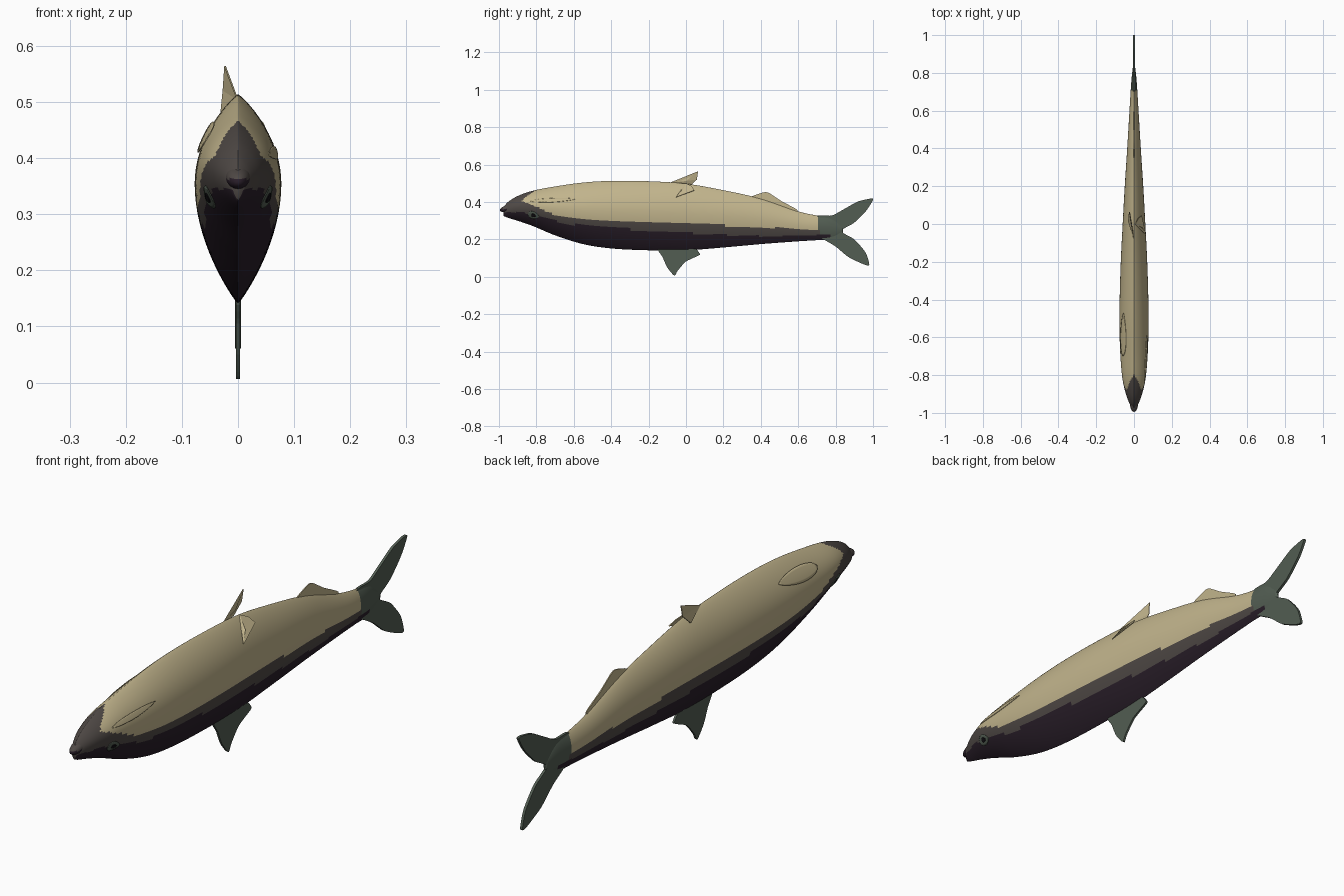
import bpy, bmesh, math
from mathutils import Vector

if "Cube" in bpy.data.objects:
    bpy.data.objects.remove(bpy.data.objects["Cube"])


def material(name, r, g, b):
    m = bpy.data.materials.new(name)
    m.diffuse_color = (r, g, b, 1)
    m.use_nodes = True
    m.node_tree.nodes["Principled BSDF"].inputs["Base Color"].default_value = m.diffuse_color
    return m


TAN = material("belly tan", 0.54, 0.46, 0.265)
DARK = material("back dark purple", 0.022, 0.013, 0.022)
GREY = material("flank grey brown", 0.078, 0.066, 0.060)
GREEN = material("fin grey green", 0.085, 0.110, 0.085)
BLACK = material("pupil black", 0.006, 0.005, 0.007)

# y, lower edge, upper edge, half width
STATIONS = [
    (-0.975, 0.325, 0.375, 0.010), (-0.95, 0.315, 0.402, 0.024),
    (-0.90, 0.300, 0.432, 0.043), (-0.82, 0.272, 0.460, 0.061),
    (-0.70, 0.222, 0.483, 0.072), (-0.55, 0.175, 0.504, 0.077),
    (-0.40, 0.152, 0.513, 0.076), (-0.20, 0.142, 0.511, 0.070),
    (0.00, 0.142, 0.498, 0.060), (0.20, 0.157, 0.463, 0.049),
    (0.40, 0.175, 0.418, 0.036), (0.60, 0.190, 0.350, 0.024),
    (0.70, 0.196, 0.328, 0.018), (0.78, 0.200, 0.318, 0.012),
    (0.84, 0.225, 0.275, 0.005),
]


def spline(table, y):
    """Smooth interpolation of a table of rows keyed by their first value."""
    n = len(table)
    y = min(max(y, table[0][0]), table[-1][0])
    i = next(k for k in range(n - 1) if y <= table[k + 1][0])
    h = table[i + 1][0] - table[i][0]
    t = (y - table[i][0]) / h

    def slope(k, c):
        a, b = table[max(k - 1, 0)], table[min(k + 1, n - 1)]
        return (b[c] - a[c]) / (b[0] - a[0])
    return [(2*t**3 - 3*t**2 + 1) * table[i][c] + (t**3 - 2*t**2 + t) * h * slope(i, c)
            + (3*t**2 - 2*t**3) * table[i + 1][c] + (t**3 - t**2) * h * slope(i + 1, c)
            for c in range(1, len(table[0]))]


def finish(bm, name, mats, smooth=True):
    bmesh.ops.recalc_face_normals(bm, faces=bm.faces)
    me = bpy.data.meshes.new(name)
    bm.to_mesh(me)
    bm.free()
    for m in mats:
        me.materials.append(m)
    for p in me.polygons:
        p.use_smooth = smooth
    ob = bpy.data.objects.new(name, me)
    bpy.context.collection.objects.link(ob)
    return ob


def section_point(y, a):
    """Point on the lens-shaped cross-section at angle a (0 = right side)."""
    zb, zt, w = spline(STATIONS, y)
    mid = zb + 0.55 * (zt - zb)
    c, s = math.cos(a), math.sin(a)
    power = 1.7 if s > 0 else 1.8
    z = mid + s * ((zt - mid) if s > 0 else (mid - zb))
    return Vector((math.copysign(abs(c) ** power, c) * w, y, z))


# Lower limits of the tan belly and of the grey flank band
BANDS = [(-0.88, 0.405, 0.345), (-0.80, 0.375, 0.330), (-0.70, 0.330, 0.300),
         (-0.60, 0.308, 0.280), (-0.40, 0.297, 0.262), (0.0, 0.283, 0.235),
         (0.4, 0.266, 0.218), (0.72, 0.250, 0.225)]


def body_colour(p):
    if p.y > 0.71 - 0.1 * (p.z - 0.26):
        return 3 if p.z > 0.225 or p.y > 0.77 else 1
    tan, grey = spline(BANDS, p.y)
    snout = -0.88 + max(0, 0.09 - 2.2 * abs(p.x))
    if p.z > tan and p.y > snout:
        return 0
    return 2 if p.z > grey else 1


# Body: lofted lens sections, coloured by height and length
bm = bmesh.new()
ROWS, SIDES = 190, 72
rings = []
for i in range(ROWS + 1):
    y = -0.975 + 1.815 * i / ROWS
    rings.append([bm.verts.new(section_point(y, 2 * math.pi * k / SIDES)) for k in range(SIDES)])
for a, b in zip(rings, rings[1:]):
    for k in range(SIDES):
        j = (k + 1) % SIDES
        bm.faces.new((a[k], a[j], b[j], b[k]))
bm.faces.new(rings[0])
bm.faces.new(rings[-1])
for f in bm.faces:
    f.material_index = body_colour(f.calc_center_median())
finish(bm, "body", [TAN, DARK, GREY, GREEN])

# Jaw: small pointed lip projecting past the mouth
bm = bmesh.new()
bmesh.ops.create_uvsphere(bm, u_segments=24, v_segments=12, radius=1)
for v in bm.verts:
    v.co = Vector((v.co.x * 0.022, -0.945 + v.co.y * 0.05, 0.367 + v.co.z * 0.020 - v.co.y * -0.010))
for f in bm.faces:
    f.material_index = 0 if f.calc_center_median().z > 0.362 else 1
finish(bm, "jaw", [GREY, DARK])


def rounded(points, steps=5):
    """Closed outline smoothed through the given points."""
    out, n = [], len(points)
    for i in range(n):
        p0, p1, p2, p3 = (Vector(points[(i + d) % n]) for d in (-1, 0, 1, 2))
        for s in range(steps):
            t = s / steps
            out.append(p1 + 0.35 * t * (1 - t) ** 2 * (p2 - p0)
                       + (3*t*t - 2*t**3) * (p2 - p1) - 0.35 * t*t * (1 - t) * (p3 - p1))
    return out


def upright_fin(name, outline, mat, thick):
    """Fin plate on the centre plane from a y-z outline."""
    bm = bmesh.new()
    face = bm.faces.new([bm.verts.new((-thick / 2, p[0], p[1])) for p in rounded(outline)])
    ext = bmesh.ops.extrude_face_region(bm, geom=[face])
    for v in ext["geom"]:
        if isinstance(v, bmesh.types.BMVert):
            v.co.x += thick
    return finish(bm, name, [mat], False)


upright_fin("tail_fin", [
    (0.70, 0.322), (0.78, 0.328), (0.85, 0.365), (0.92, 0.403), (0.985, 0.418), (1.0, 0.412),
    (0.965, 0.355), (0.90, 0.290), (0.83, 0.245), (0.90, 0.200), (0.96, 0.130),
    (0.98, 0.065), (0.955, 0.065), (0.87, 0.105), (0.80, 0.162), (0.74, 0.198), (0.70, 0.23)],
    GREEN, 0.010)
upright_fin("dorsal_fin", [
    (-0.145, 0.155), (-0.125, 0.105), (-0.10, 0.050), (-0.062, 0.006), (-0.045, 0.032),
    (0.0, 0.082), (0.07, 0.115), (0.072, 0.127), (0.035, 0.155)], GREEN, 0.008)
upright_fin("anal_fin", [
    (0.34, 0.425), (0.405, 0.449), (0.44, 0.450), (0.51, 0.405),
    (0.59, 0.362), (0.585, 0.350), (0.48, 0.375), (0.36, 0.415)], TAN, 0.004)


def thin_fin(name, points, mat):
    """Free thin fin from a fan of 3D points."""
    bm = bmesh.new()
    vs = [bm.verts.new(p) for p in points]
    for i in range(1, len(vs) - 1):
        bm.faces.new((vs[0], vs[i], vs[i + 1]))
    ob = finish(bm, name, [mat], False)
    mod = ob.modifiers.new("thickness", "SOLIDIFY")
    mod.thickness = 0.003
    mod.offset = 0


# Pelvic fins: one raised, one folded down against the flank
thin_fin("pelvic_fin_left", [(0.0, -0.085, 0.503), (-0.012, 0.0, 0.512), (-0.023, 0.064, 0.564),
                             (-0.026, 0.058, 0.520), (-0.030, 0.015, 0.480)], TAN)
thin_fin("pelvic_fin_right", [(0.006, 0.0, 0.500), (0.022, 0.03, 0.485), (0.040, 0.045, 0.462),
                              (0.062, -0.055, 0.425), (0.045, -0.02, 0.462)], TAN)


def flank_plate(name, mat, y0, y1, a0, a1, side, lift, tilt=0.0):
    """Leaf-shaped plate that follows the body surface."""
    bm = bmesh.new()
    n, m = 16, 6
    grid = []
    for i in range(n + 1):
        t = i / n
        width = math.sin(math.pi * t ** 0.7) ** 0.7 if 0 < t < 1 else 0.02
        row = []
        for j in range(m + 1):
            u = j / m - 0.5
            a = math.radians((a0 + a1) / 2 + tilt * (t - 0.5) + (a1 - a0) * u * width)
            p = section_point(y0 + (y1 - y0) * t, a)
            p += Vector((math.cos(a), 0, 0.4 * math.sin(a))) * lift
            row.append(bm.verts.new((p.x * side, p.y, p.z)))
        grid.append(row)
    for r, s in zip(grid, grid[1:]):
        for j in range(m):
            bm.faces.new((r[j], r[j + 1], s[j + 1], s[j]))
    ob = finish(bm, name, [mat])
    mod = ob.modifiers.new("thickness", "SOLIDIFY")
    mod.thickness = 0.002
    mod.offset = 0


# Pectoral fins and eyes on both flanks
flank_plate("pectoral_fin_right", TAN, -0.83, -0.59, 16, 28, 1, 0.003, 4)
flank_plate("pectoral_fin_left", TAN, -0.70, -0.47, 22, 48, -1, 0.005, 4)
for side, label in ((1, "right"), (-1, "left")):
    flank_plate("eye_" + label, GREEN, -0.845, -0.785, -38, -14, side, 0.002)
    flank_plate("pupil_" + label, BLACK, -0.828, -0.802, -31, -21, side, 0.004)
